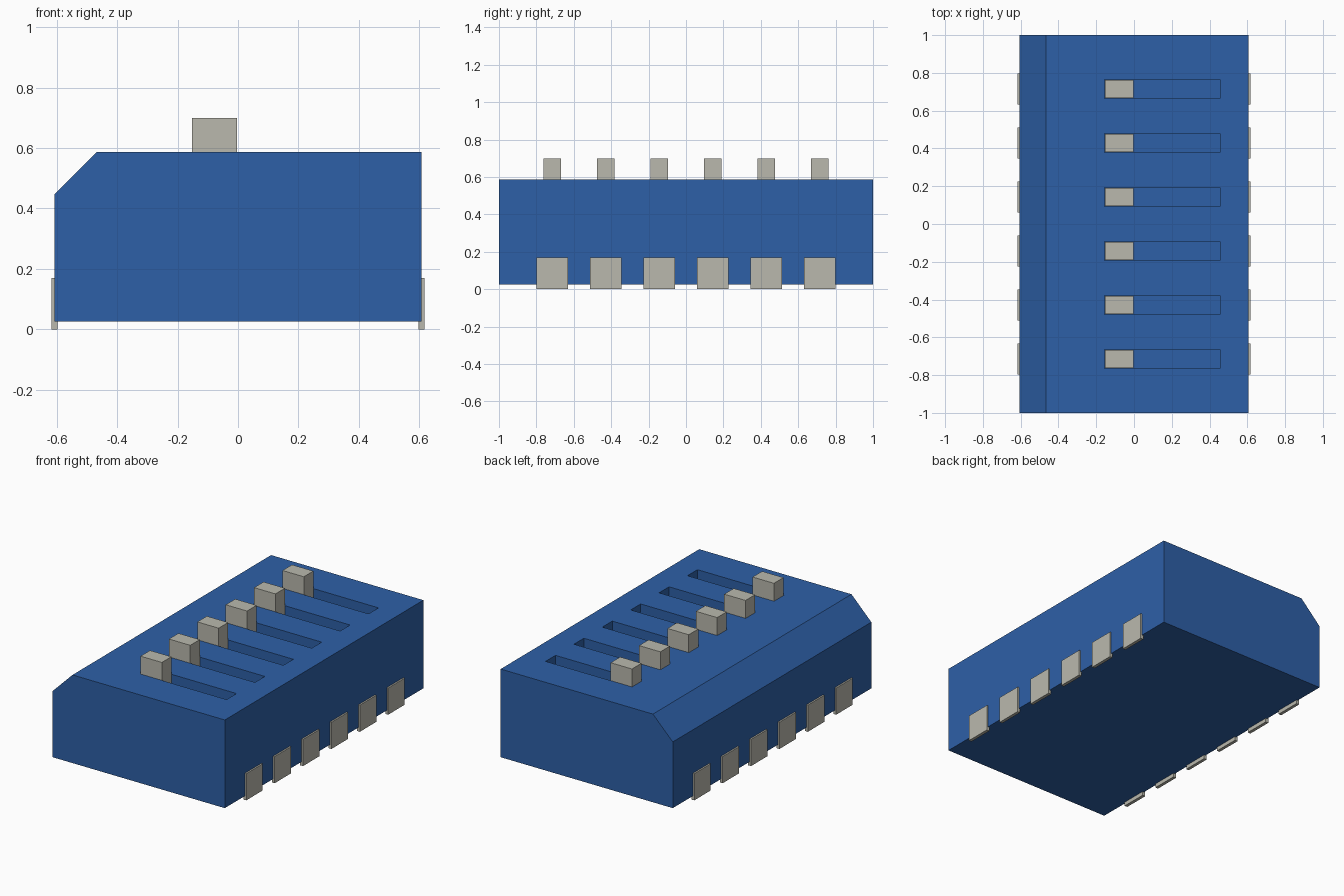
import bpy
import bmesh
from mathutils import Matrix, Vector

cube = bpy.data.objects.get("Cube")
if cube:
    bpy.data.objects.remove(cube, do_unlink=True)

COUNT = 6
PITCH = 0.286
ROWS = [(i - (COUNT - 1) / 2) * PITCH for i in range(COUNT)]
TOP = 0.587


def make_material(name, colour):
    mat = bpy.data.materials.new(name)
    mat.use_nodes = True
    mat.diffuse_color = colour
    mat.node_tree.nodes["Principled BSDF"].inputs["Base Color"].default_value = colour
    return mat


def finish(name, bm, mat):
    bmesh.ops.recalc_face_normals(bm, faces=bm.faces)
    mesh = bpy.data.meshes.new(name)
    bm.to_mesh(mesh)
    bm.free()
    mesh.materials.append(mat)
    obj = bpy.data.objects.new(name, mesh)
    bpy.context.collection.objects.link(obj)
    return obj


def box_row(name, x0, x1, width, z0, z1, mat):
    """One box per switch, repeated along the length."""
    bm = bmesh.new()
    for y in ROWS:
        place = Matrix.Translation(((x0 + x1) / 2, y, (z0 + z1) / 2))
        size = Matrix.Diagonal((x1 - x0, width, z1 - z0, 1))
        bmesh.ops.create_cube(bm, size=1, matrix=place @ size)
    return finish(name, bm, mat)


blue = make_material("housing blue", (0.027, 0.117, 0.386, 1))
metal = make_material("warm grey", (0.49, 0.485, 0.42, 1))

# Housing: block with one chamfered long edge
profile = [(-0.607, 0.025), (0.607, 0.025), (0.607, TOP), (-0.467, TOP), (-0.607, 0.447)]
bm = bmesh.new()
end = bm.faces.new([bm.verts.new((x, -1, z)) for x, z in profile])
side = bmesh.ops.extrude_face_region(bm, geom=[end])["geom"]
bmesh.ops.translate(bm, vec=Vector((0, 2, 0)),
                    verts=[v for v in side if isinstance(v, bmesh.types.BMVert)])
housing = finish("housing", bm, blue)

# Slots cut into the top
cutter = box_row("slot_cutter", -0.155, 0.455, 0.1, TOP - 0.11, TOP + 0.1, blue)
cutter.hide_render = True
cut = housing.modifiers.new("slots", "BOOLEAN")
cut.operation = "DIFFERENCE"
cut.solver = "EXACT"
cut.object = cutter
bpy.context.view_layer.objects.active = housing
bpy.ops.object.modifier_apply(modifier=cut.name)
bpy.data.objects.remove(cutter, do_unlink=True)

# Sliders standing in the slots
box_row("sliders", -0.153, -0.003, 0.096, TOP - 0.11, 0.7, metal)

# Contact pins along both long sides
box_row("left_pins", 0.597, 0.617, 0.166, 0, 0.17, metal)
box_row("right_pins", -0.617, -0.597, 0.166, 0, 0.17, metal)
